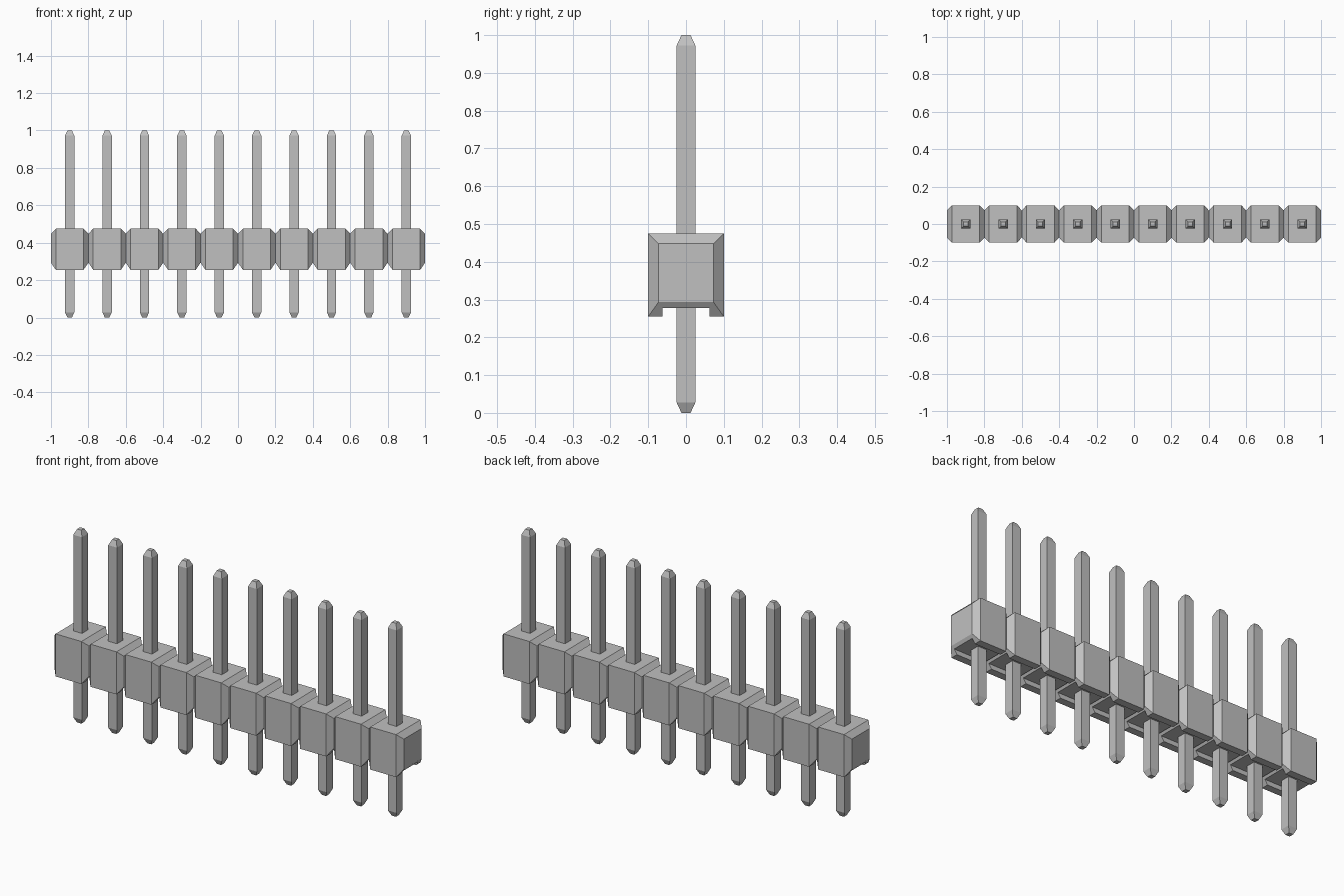
import bpy
import bmesh

PINS = 10
PITCH = 0.2

cube = bpy.data.objects.get("Cube")
if cube:
    bpy.data.objects.remove(cube, do_unlink=True)

grey = bpy.data.materials.new("plain_grey")
grey.use_nodes = True
colour = (0.53, 0.53, 0.53, 1)
grey.diffuse_color = colour
grey.node_tree.nodes["Principled BSDF"].inputs["Base Color"].default_value = colour


def loft(name, rings):
    """Bridge matching vertex rings, cap both ends and make an object."""
    bm = bmesh.new()
    loops = [[bm.verts.new(p) for p in ring] for ring in rings]
    count = len(loops[0])
    for a, b in zip(loops, loops[1:]):
        for i in range(count):
            j = (i + 1) % count
            bm.faces.new((a[i], a[j], b[j], b[i]))
    bm.faces.new(loops[0])
    bm.faces.new(loops[-1])
    bmesh.ops.recalc_face_normals(bm, faces=bm.faces)
    mesh = bpy.data.meshes.new(name)
    bm.to_mesh(mesh)
    bm.free()
    mesh.materials.append(grey)
    obj = bpy.data.objects.new(name, mesh)
    bpy.context.collection.objects.link(obj)
    return obj


def section_x(x, half_y, low, high):
    return [(x, -half_y, low), (x, half_y, low), (x, half_y, high), (x, -half_y, high)]


def section_z(z, half):
    return [(-half, -half, z), (half, -half, z), (half, half, z), (-half, half, z)]


# Cutter for the channel under the housing
channel_cutter = loft("channel_cutter", [section_x(x, 0.062, 0.2, 0.278) for x in (-1.2, 1.2)])
channel_cutter.hide_render = True
channel_cutter.hide_set(True)

for n in range(PINS):
    x = (n - (PINS - 1) / 2) * PITCH

    # Housing block with bevelled ends
    small, full = (0.073, 0.293, 0.448), (0.1, 0.255, 0.475)
    housing = loft(f"housing_{n + 1}", [
        section_x(-0.1, *small), section_x(-0.074, *full),
        section_x(0.074, *full), section_x(0.1, *small)])
    housing.location.x = x
    cut = housing.modifiers.new("channel", "BOOLEAN")
    cut.operation = "DIFFERENCE"
    cut.solver = "EXACT"
    cut.object = channel_cutter

    # Square pin with tapered tips
    pin = loft(f"pin_{n + 1}", [
        section_z(0, 0.012), section_z(0.028, 0.025),
        section_z(0.972, 0.025), section_z(1, 0.012)])
    pin.location.x = x
